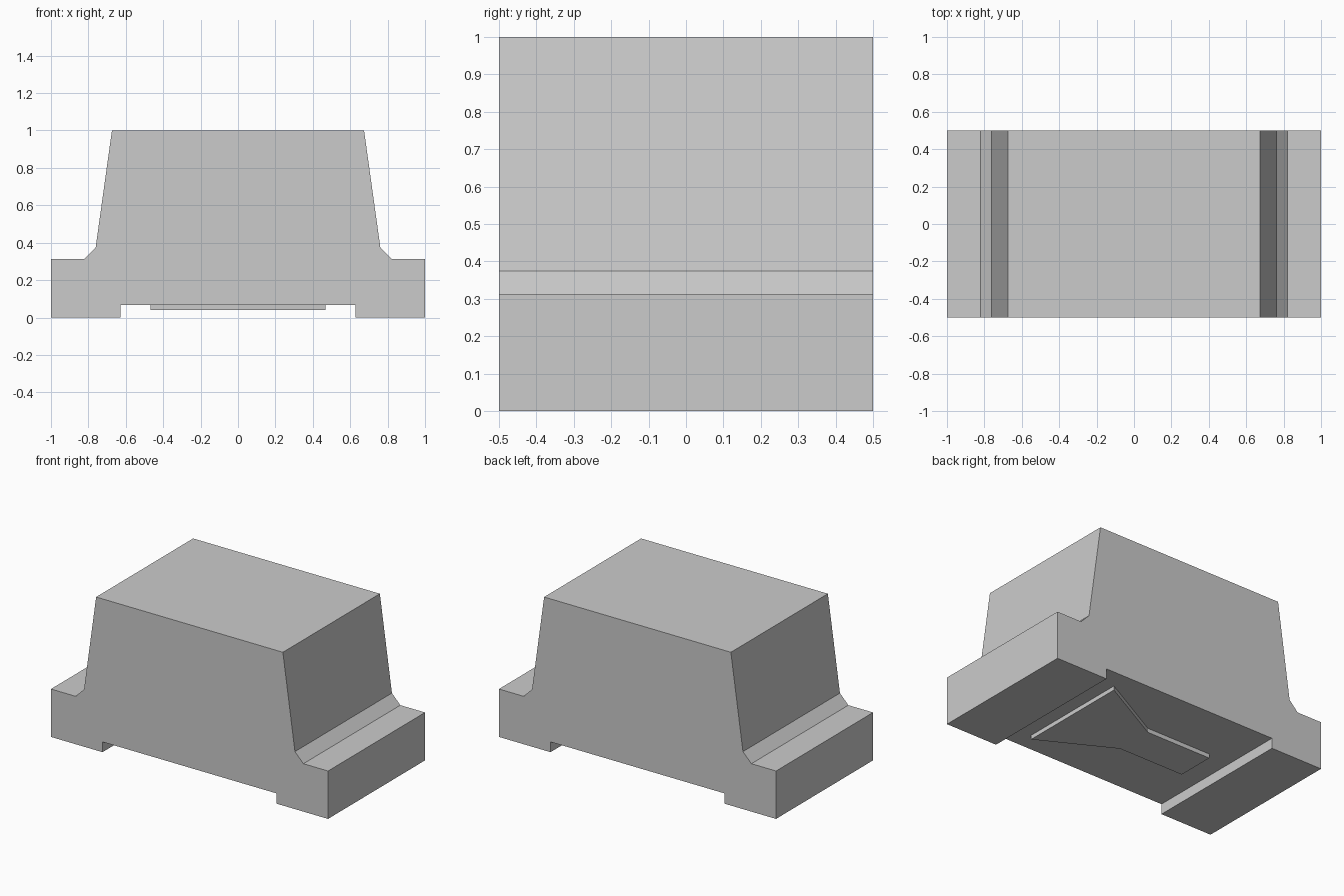
import bpy
import bmesh

cube = bpy.data.objects.get("Cube")
if cube:
    bpy.data.objects.remove(cube, do_unlink=True)

# Single plain grey
grey = bpy.data.materials.new("light grey")
grey.use_nodes = True
colour = (0.6, 0.6, 0.6, 1.0)
grey.diffuse_color = colour
grey.node_tree.nodes["Principled BSDF"].inputs["Base Color"].default_value = colour


def prism(name, points, offset):
    """Extrude a closed outline of 3D points along an offset vector."""
    bm = bmesh.new()
    face = bm.faces.new([bm.verts.new(p) for p in points])
    result = bmesh.ops.extrude_face_region(bm, geom=[face], use_keep_orig=True)
    moved = [v for v in result["geom"] if isinstance(v, bmesh.types.BMVert)]
    bmesh.ops.translate(bm, verts=moved, vec=offset)
    bmesh.ops.recalc_face_normals(bm, faces=bm.faces)
    mesh = bpy.data.meshes.new(name)
    bm.to_mesh(mesh)
    bm.free()
    mesh.materials.append(grey)
    obj = bpy.data.objects.new(name, mesh)
    bpy.context.collection.objects.link(obj)
    return obj


# Housing: mirrored half profile with flanges, fillet slopes and foot notch
half = [(0.628, 0.067), (0.628, 0.0), (1.0, 0.0), (1.0, 0.3125),
        (0.822, 0.3125), (0.761, 0.375), (0.674, 1.0)]
profile = half + [(-x, z) for x, z in reversed(half)]
prism("housing", [(x, -0.5, z) for x, z in profile], (0, 1, 0))

# Raised wedge-and-tab plate on the underside, mirrored front to back
edge = [(0.467, 0.375), (0.0, 0.125), (-0.467, 0.125)]
outline = edge + [(x, -y) for x, y in reversed(edge)]
prism("underside_plate", [(x, y, 0.04) for x, y in outline], (0, 0, 0.027))
